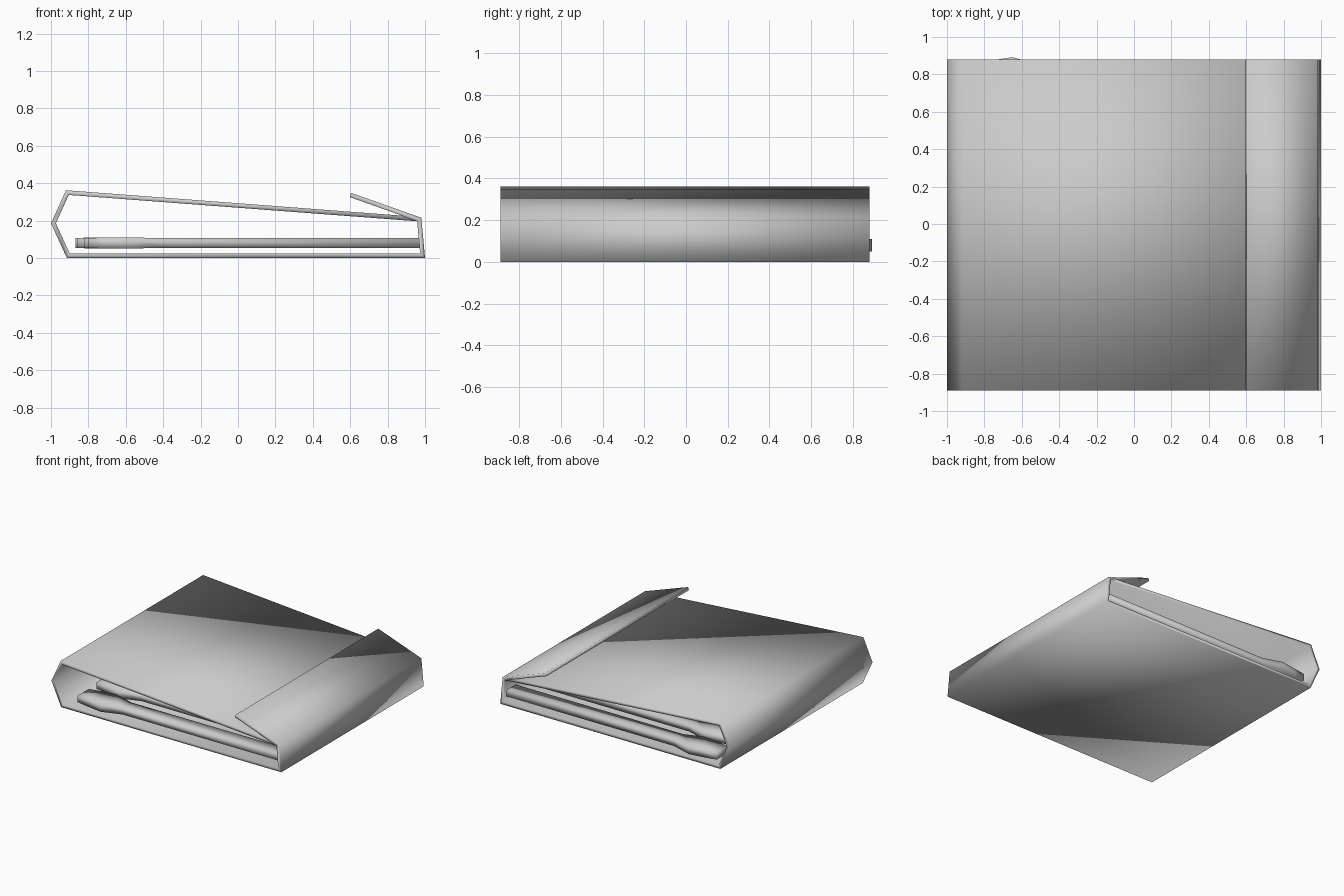
import bpy
import bmesh
from mathutils import Vector

if "Cube" in bpy.data.objects:
    bpy.data.objects.remove(bpy.data.objects["Cube"])


def loft(name, rings):
    """Join equal-length closed rings, cap both ends with quad strips, smooth all."""
    bm = bmesh.new()
    rows = [[bm.verts.new(p) for p in ring] for ring in rings]
    n = len(rows[0])
    for a, b in zip(rows, rows[1:]):
        for i in range(n):
            j = (i + 1) % n
            bm.faces.new((a[i], a[j], b[j], b[i]))
    for row in (rows[0], rows[-1]):
        for i in range(n // 2 - 1):
            bm.faces.new((row[i], row[i + 1], row[n - 2 - i], row[n - 1 - i]))
    bmesh.ops.recalc_face_normals(bm, faces=bm.faces[:])
    for face in bm.faces:
        face.smooth = True
    mesh = bpy.data.meshes.new(name)
    bm.to_mesh(mesh)
    bm.free()
    obj = bpy.data.objects.new(name, mesh)
    bpy.context.collection.objects.link(obj)
    return obj


def inner_line(path, t):
    """Offset an open path to its right with mitred corners."""
    pts = [Vector(p) for p in path]
    dirs = [(b - a).normalized() for a, b in zip(pts, pts[1:])]
    norms = [Vector((d.y, -d.x)) for d in dirs]
    result = []
    for i, p in enumerate(pts):
        n1 = norms[max(i - 1, 0)]
        n2 = norms[min(i, len(norms) - 1)]
        m = (n1 + n2).normalized()
        result.append(p + m * (t / m.dot(n1)))
    return result


# Folded cardboard cover: flap, striker edge, base, spine, top panel
outer = [(0.605, 0.348), (0.98, 0.215), (1, 0), (-0.915, 0),
         (-1, 0.185), (-0.92, 0.362), (0.96, 0.22)]
section = outer + inner_line(outer, 0.024)[::-1]
loft("cover", [[(x, y, z) for x, z in section] for y in (-0.89, 0.88)])


# Row of flat matches with swollen heads, tips slightly staggered
def match(index, y, tip):
    sections = [(tip, 0.07, 0.026), (tip + 0.09, 0.08, 0.03),
                (tip + 0.22, 0.1, 0.03), (tip + 0.38, 0.055, 0.026),
                (0.975, 0.055, 0.026)]
    loft(f"match_{index}", [
        [(x, y + sy * w, 0.08 + sz * h)
         for sy, sz in ((-1, -1), (1, -1), (1, 1), (-1, 1))]
        for x, w, h in sections])


tips = (-0.8, -0.82, -0.86, -0.8, -0.85, -0.82, -0.87)
for i, tip in enumerate(tips):
    match(i + 1, -0.78 + i * 0.262, tip)
